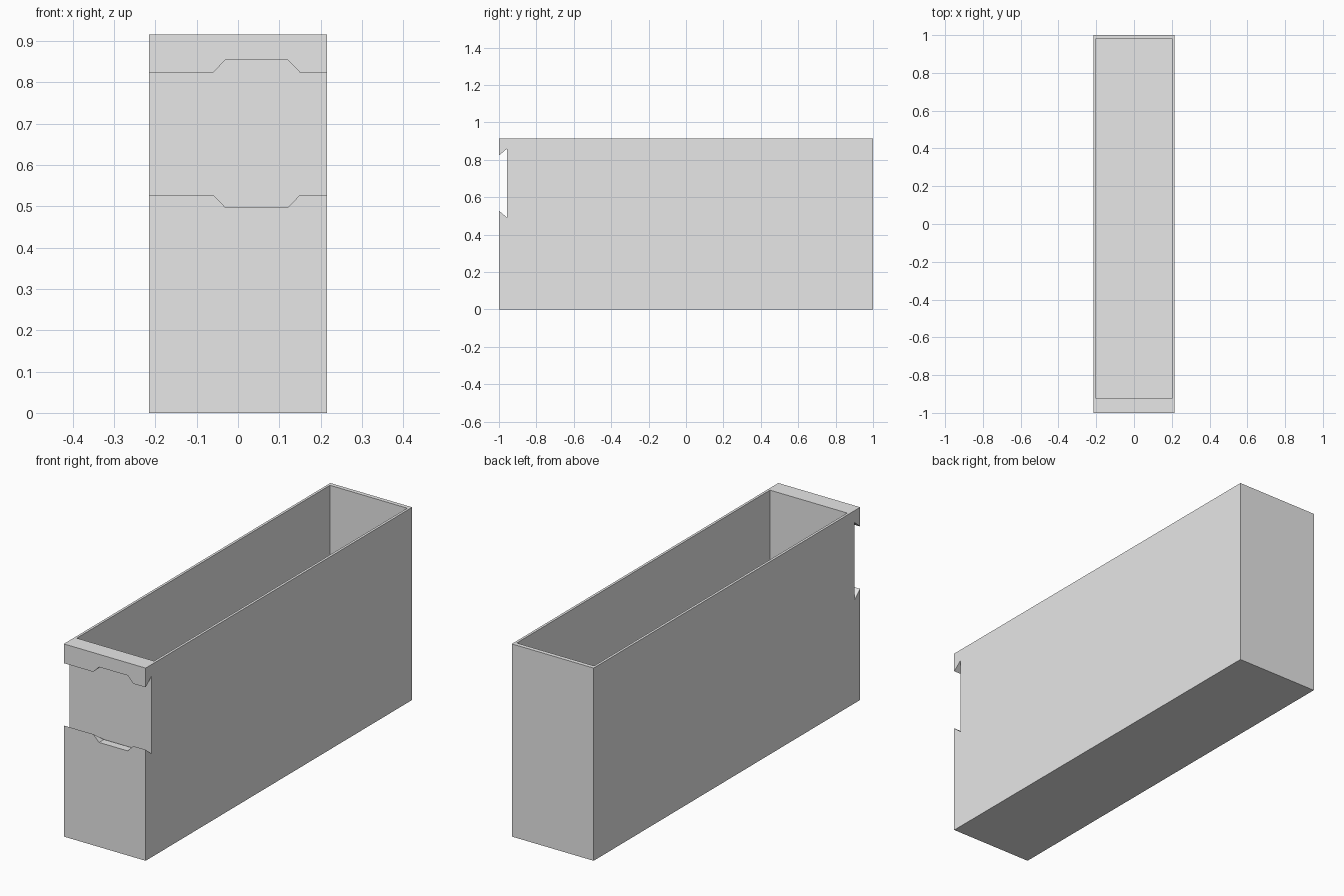
import bpy

if "Cube" in bpy.data.objects:
    bpy.data.objects.remove(bpy.data.objects["Cube"])

grey = bpy.data.materials.new("light_grey")
grey.diffuse_color = (0.8, 0.8, 0.8, 1.0)
grey.use_nodes = True
grey.node_tree.nodes["Principled BSDF"].inputs["Base Color"].default_value = grey.diffuse_color


def prism(name, profile, axis, lo, hi):
    """Extrude a closed 2D profile along x (profile = y,z), y (x,z) or z (x,y)."""
    def place(p, d):
        q = list(p)
        q.insert(axis, d)
        return tuple(q)
    n = len(profile)
    verts = [place(p, d) for d in (lo, hi) for p in profile]
    faces = [tuple(range(n))[::-1], tuple(range(n, 2 * n))]
    faces += [(i, (i + 1) % n, n + (i + 1) % n, n + i) for i in range(n)]
    if axis == 1:                       # x,z profile has opposite handedness
        faces = [f[::-1] for f in faces]
    mesh = bpy.data.meshes.new(name)
    mesh.from_pydata(verts, [], faces)
    mesh.materials.append(grey)
    obj = bpy.data.objects.new(name, mesh)
    bpy.context.collection.objects.link(obj)
    return obj


def rect(a0, a1, b0, b1):
    return [(a0, b0), (a1, b0), (a1, b1), (a0, b1)]


def cut(target, cutter):
    mod = target.modifiers.new(cutter.name, 'BOOLEAN')
    mod.operation = 'DIFFERENCE'
    mod.solver = 'EXACT'
    mod.object = cutter
    cutter.hide_render = True
    cutter.hide_viewport = True


HALF_W, HEIGHT = 0.215, 0.915
MID = 0.6755            # centre height of the front slot
BACK = -0.957           # depth of the front slot

# Outer body of the bin
bin_body = prism("bin_body", rect(-HALF_W, HALF_W, -1, 1), 2, 0, HEIGHT)

# Open storage cavity, with a thicker front wall
cut(bin_body, prism("cavity_cutter", rect(-0.203, 0.203, -0.92, 0.98), 2, 0.02, 1.1))

# Dovetail slot across the front, flaring inwards
h_face, h_back = 0.148, 0.184
slope = (h_back - h_face) / (BACK + 1)
h_out = h_face - slope * 0.05
cut(bin_body, prism("dovetail_cutter",
                    [(-1.05, MID - h_out), (BACK, MID - h_back),
                     (BACK, MID + h_back), (-1.05, MID + h_out)],
                    0, -0.5, 0.5))

# Tapered relief notches above and below the slot
h_notch = 0.179
cut(bin_body, prism("notch_cutter",
                    [(-0.06, MID - h_face), (-0.03, MID - h_notch),
                     (0.12, MID - h_notch), (0.15, MID - h_face),
                     (0.15, MID + h_face), (0.12, MID + h_notch),
                     (-0.03, MID + h_notch), (-0.06, MID + h_face)],
                    1, -1.1, BACK))
